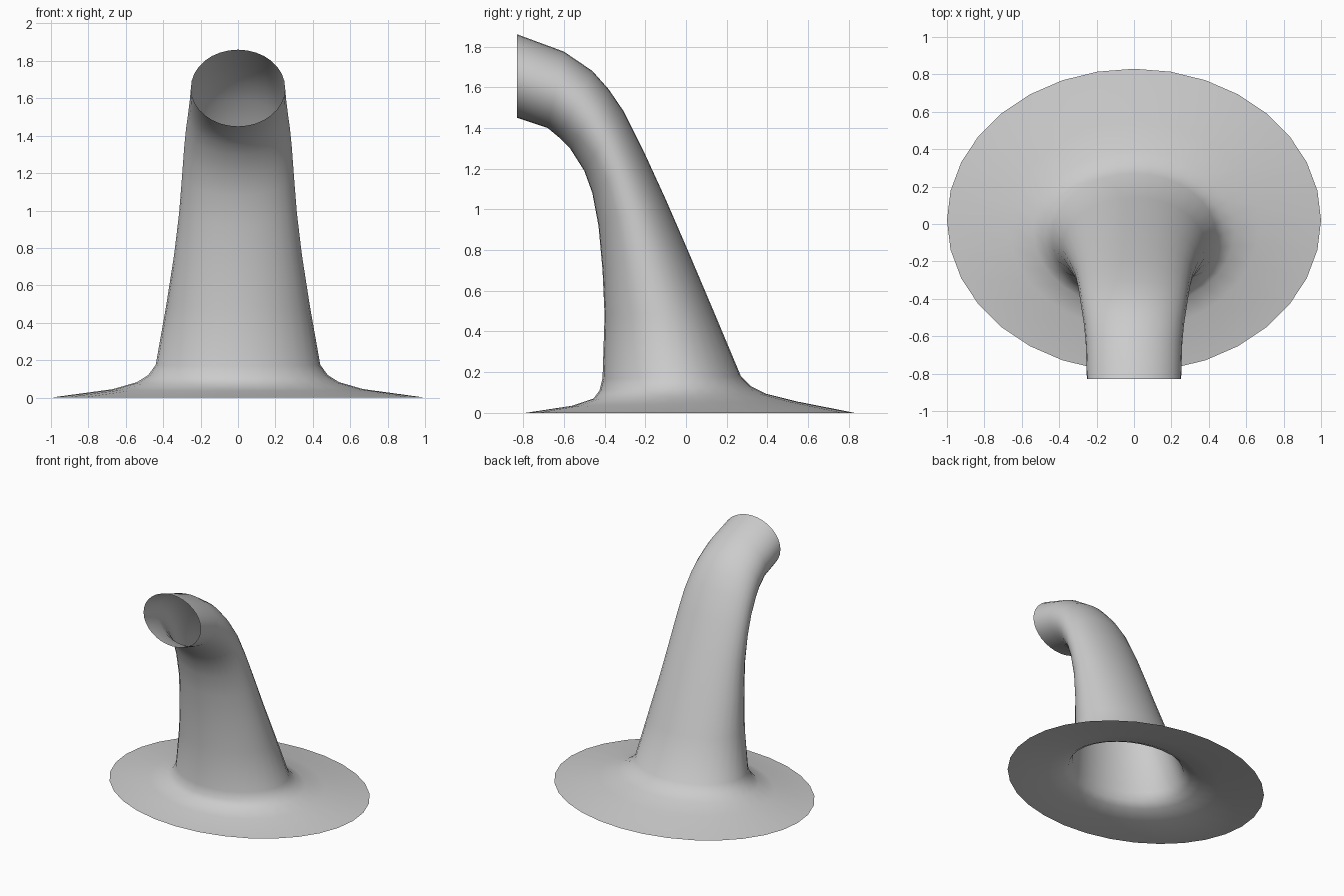
import bpy, bmesh
from math import sin, cos, pi

if "Cube" in bpy.data.objects:
    bpy.data.objects.remove(bpy.data.objects["Cube"])

SEGMENTS = 32

# Cross-sections: front (y, z), back (y, z), half width in x
RINGS = [
    # flared flange
    ((-0.79, 0.00), (0.83, 0.00), 1.00),
    ((-0.56, 0.035), (0.55, 0.055), 0.67),
    ((-0.455, 0.07), (0.39, 0.095), 0.54),
    ((-0.425, 0.11), (0.32, 0.13), 0.48),
    ((-0.41, 0.17), (0.27, 0.18), 0.44),
    # leaning, tapering pipe
    ((-0.40, 0.48), (0.14, 0.49), 0.385),
    ((-0.41, 0.70), (0.00, 0.82), 0.342),
    ((-0.43, 0.92), (-0.10, 1.05), 0.315),
    ((-0.46, 1.08), (-0.21, 1.29), 0.299),
    # bend to the open mouth
    ((-0.50, 1.19), (-0.305, 1.48), 0.288),
    ((-0.57, 1.30), (-0.38, 1.59), 0.277),
    ((-0.62, 1.35), (-0.46, 1.68), 0.267),
    ((-0.68, 1.40), (-0.60, 1.775), 0.258),
    ((-0.83, 1.45), (-0.83, 1.86), 0.252),
]


def add_ring(bm, front, back, width):
    """Ellipse spanning the front and back points."""
    verts = []
    for i in range(SEGMENTS):
        a = 2 * pi * i / SEGMENTS
        t = (1 + sin(a)) / 2
        y = front[0] + (back[0] - front[0]) * t
        z = front[1] + (back[1] - front[1]) * t
        verts.append(bm.verts.new((width * cos(a), y, z)))
    return verts


# Open single-walled pipe, lofted ring to ring
bm = bmesh.new()
loops = [add_ring(bm, *r) for r in RINGS]
for low, high in zip(loops, loops[1:]):
    for i in range(SEGMENTS):
        j = (i + 1) % SEGMENTS
        face = bm.faces.new((low[i], low[j], high[j], high[i]))
        face.smooth = True

mesh = bpy.data.meshes.new("flanged_vent_pipe")
bm.to_mesh(mesh)
bm.free()
pipe = bpy.data.objects.new("flanged_vent_pipe", mesh)
bpy.context.collection.objects.link(pipe)
